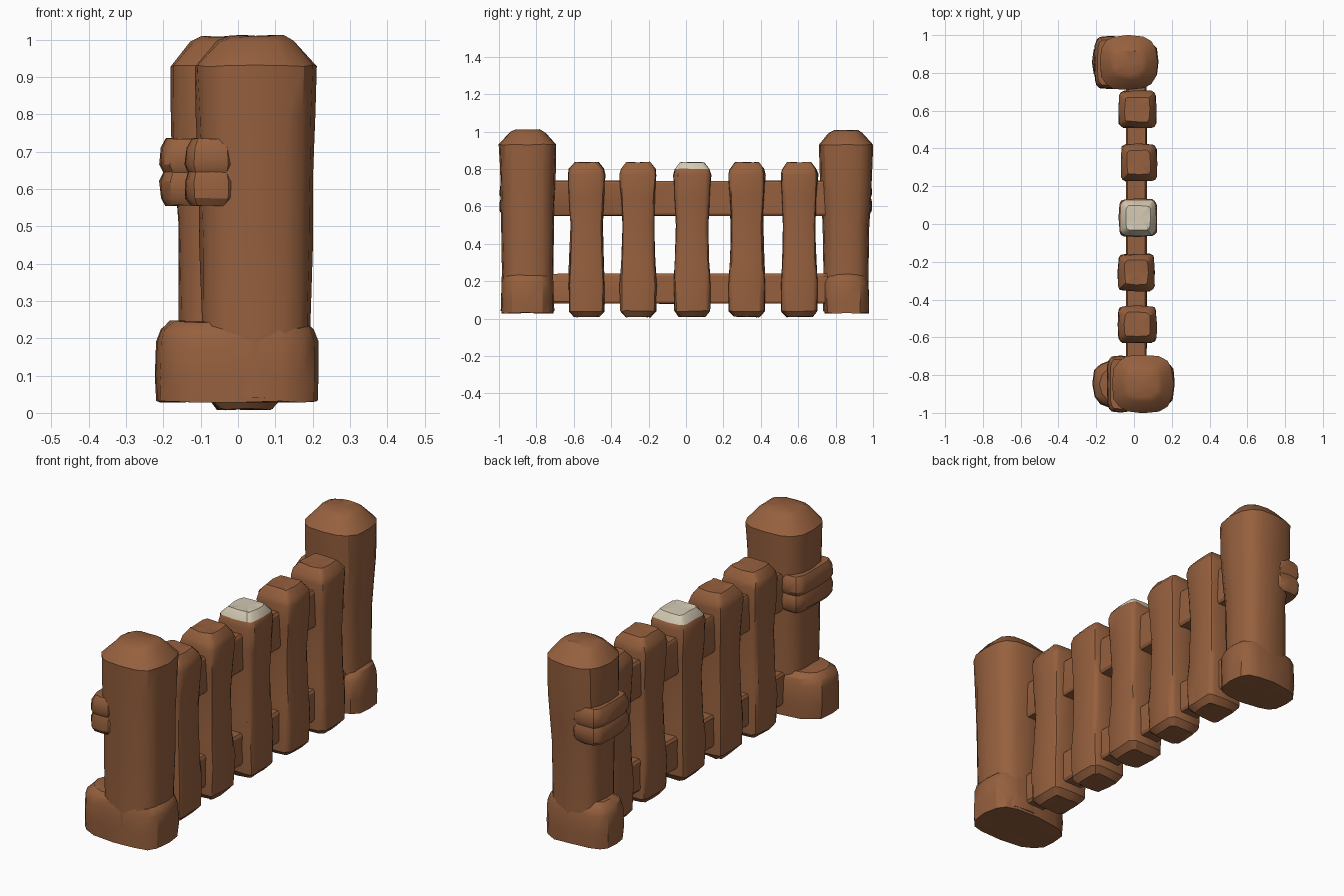
import bpy
import bmesh
import math
import random

random.seed(4)
cube = bpy.data.objects.get("Cube")
if cube:
    bpy.data.objects.remove(cube, do_unlink=True)


def material(name, rgb):
    mat = bpy.data.materials.new(name)
    mat.use_nodes = True
    mat.diffuse_color = (*rgb, 1)
    mat.node_tree.nodes["Principled BSDF"].inputs["Base Color"].default_value = (*rgb, 1)
    return mat


BROWN = material("brown wood", (0.305, 0.117, 0.048))
CREAM = material("cream paint", (0.66, 0.59, 0.45))


def loft(name, rings, power, sides=16, taper=0.0, jitter=0.003, cream_above=None):
    """Skin rounded-square rings given as (z, x_min, x_max, y_min, y_max)."""
    bm = bmesh.new()
    loops = []
    for z, x0, x1, y0, y1 in rings:
        loop = []
        for i in range(sides):
            a = math.tau * i / sides
            u, v = [math.copysign(abs(t) ** (2 / power), t) for t in (math.cos(a), math.sin(a))]
            v *= 1 + taper * (u - 1) / 2
            x = (x0 + x1) / 2 + u * (x1 - x0) / 2
            y = (y0 + y1) / 2 + v * (y1 - y0) / 2
            wobble = [random.uniform(-jitter, jitter) for _ in range(3)]
            loop.append(bm.verts.new((x + wobble[0], y + wobble[1], z + wobble[2])))
        loops.append(loop)
    for low, high in zip(loops, loops[1:]):
        for i in range(sides):
            j = (i + 1) % sides
            bm.faces.new((low[i], low[j], high[j], high[i]))
    # Fan the caps so that the wobble stays clean
    for loop, flip in ((loops[0], True), (loops[-1], False)):
        cap = bm.faces.new(loop[::-1] if flip else loop)
        bmesh.ops.poke(bm, faces=[cap])
    bmesh.ops.recalc_face_normals(bm, faces=bm.faces[:])
    if cream_above is not None:
        for f in bm.faces:
            f.material_index = int(f.calc_center_median().z > cream_above)
    mesh = bpy.data.meshes.new(name)
    bm.to_mesh(mesh)
    bm.free()
    obj = bpy.data.objects.new(name, mesh)
    bpy.context.collection.objects.link(obj)
    mesh.materials.append(BROWN)
    if cream_above is not None:
        mesh.materials.append(CREAM)
    bpy.ops.object.select_all(action="DESELECT")
    obj.select_set(True)
    bpy.context.view_layer.objects.active = obj
    bpy.ops.object.shade_smooth_by_angle(angle=math.radians(32))
    return obj


def inset_rings(box, steps):
    """Rings of one box, each step giving (z, inset)."""
    x0, x1, y0, y1 = box
    return [(z, x0 + d, x1 - d, y0 + d, y1 - d) for z, d in steps]


# Pickets: slightly waisted boards with chamfered ends
pickets = [(-0.532, -0.085, 0.12), (-0.256, -0.085, 0.11), (0.033, -0.08, 0.122),
           (0.325, -0.072, 0.122), (0.606, -0.083, 0.12)]
for n, (y, x0, x1) in enumerate(pickets):
    box = (x0, x1, y - 0.1, y + 0.1)
    steps = [(0.01, 0.03), (0.04, 0.004), (0.18, 0), (0.3, 0.008), (0.5, 0.014),
             (0.65, 0.006), (0.77, 0), (0.8, 0.007), (0.836, 0.035)]
    centre = n == 2
    loft(f"picket_{n + 1}", inset_rings(box, steps), 6,
         cream_above=0.81 if centre else None)

# Rails joining the posts
for name, low, high in (("lower_rail", 0.08, 0.24), ("upper_rail", 0.55, 0.737)):
    box = (-0.042, 0.068, -0.8, 0.8)
    loft(name, inset_rings(box, [(low, 0.008), (low + 0.012, 0),
                                 (high - 0.012, 0), (high, 0.008)]), 14, jitter=0.001)

# Posts: faceted domed heads on rounded shafts
front_box = (-0.115, 0.21, -1.0, -0.692)
loft("front_post", inset_rings(front_box, [
    (0.04, 0.012), (0.25, 0.016), (0.45, 0.012), (0.62, 0.009), (0.8, 0.004),
    (0.93, 0), (0.995, 0.058), (1.01, 0.085)]), 2.9)
back_box = (-0.183, 0.125, 0.71, 1.0)
loft("back_post", inset_rings(back_box, [
    (0.04, 0.024), (0.25, 0.024), (0.5, 0.022), (0.62, 0.012), (0.75, 0.004),
    (0.93, 0), (0.992, 0.055), (1.008, 0.082)]), 2.9)

# Collars: wide feet, narrower on the strap side
for name, box in (("front_collar", (-0.22, 0.217, -0.998, -0.697)),
                  ("back_collar", (-0.22, 0.13, 0.728, 0.988))):
    loft(name, inset_rings(box, [(0.03, 0.003), (0.1, 0), (0.19, 0.002),
                                 (0.225, 0.014), (0.245, 0.04)]), 3.2, taper=0.14)

# Straps: two grooved bands wrapped around one side of each post
for name, box in (("front_strap", (-0.143, 0.0, -0.998, -0.697)),
                  ("back_strap", (-0.21, -0.045, 0.715, 0.996))):
    loft(name, inset_rings(box, [(0.555, 0.016), (0.575, 0.003), (0.62, 0), (0.645, 0.009),
                                 (0.665, 0), (0.71, 0.004), (0.735, 0.018)]),
         4.5, jitter=0.0015)
